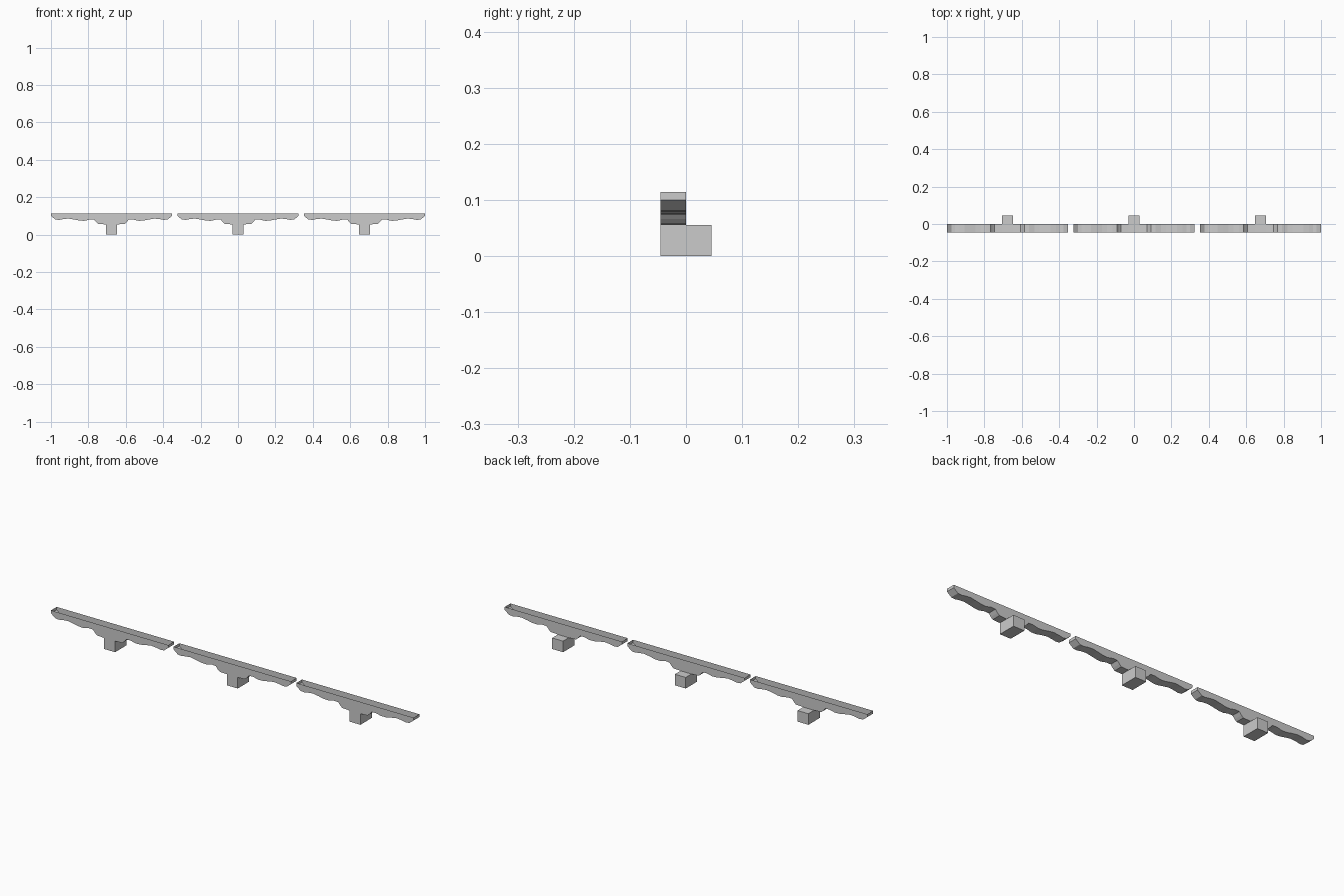
import bpy, bmesh

if "Cube" in bpy.data.objects:
    bpy.data.objects.remove(bpy.data.objects["Cube"])

DEPTH = 0.045      # board thickness, and half depth of the block
TOP = 0.114
SPACING = 0.6765

# Right half of the scalloped lower edge: (distance from centre, z)
HALF = [(0.03, 0.055), (0.07, 0.057), (0.08, 0.066), (0.092, 0.080),
        (0.115, 0.081), (0.145, 0.074), (0.17, 0.075), (0.20, 0.081),
        (0.23, 0.086), (0.26, 0.083), (0.28, 0.079), (0.30, 0.081),
        (0.3235, 0.100), (0.3235, TOP)]
PROFILE = [(-x, z) for x, z in reversed(HALF)] + HALF


def add_object(name, bm, x):
    mesh = bpy.data.meshes.new(name)
    bm.to_mesh(mesh)
    bm.free()
    obj = bpy.data.objects.new(name, mesh)
    obj.location.x = x
    bpy.context.collection.objects.link(obj)


def trough(name, x):
    # Front and back walls joined by the scalloped bottom, open along the top
    bm = bmesh.new()
    front = [bm.verts.new((px, -DEPTH, pz)) for px, pz in PROFILE]
    back = [bm.verts.new((px, 0, pz)) for px, pz in PROFILE]
    bm.faces.new(front)
    bm.faces.new(back[::-1])
    for i in range(len(PROFILE) - 1):
        bm.faces.new((front[i + 1], front[i], back[i], back[i + 1]))
    add_object(name, bm, x)


def block(name, x):
    bm = bmesh.new()
    bmesh.ops.create_cube(bm, size=1)
    bmesh.ops.scale(bm, verts=bm.verts, vec=(0.06, 2 * DEPTH, 0.055))
    bmesh.ops.translate(bm, verts=bm.verts, vec=(0, 0, 0.0275))
    add_object(name, bm, x)


# Three identical brackets in a row
for side, label in ((-1, "left"), (0, "middle"), (1, "right")):
    trough(f"{label}_scalloped_board", side * SPACING)
    block(f"{label}_support_block", side * SPACING)
